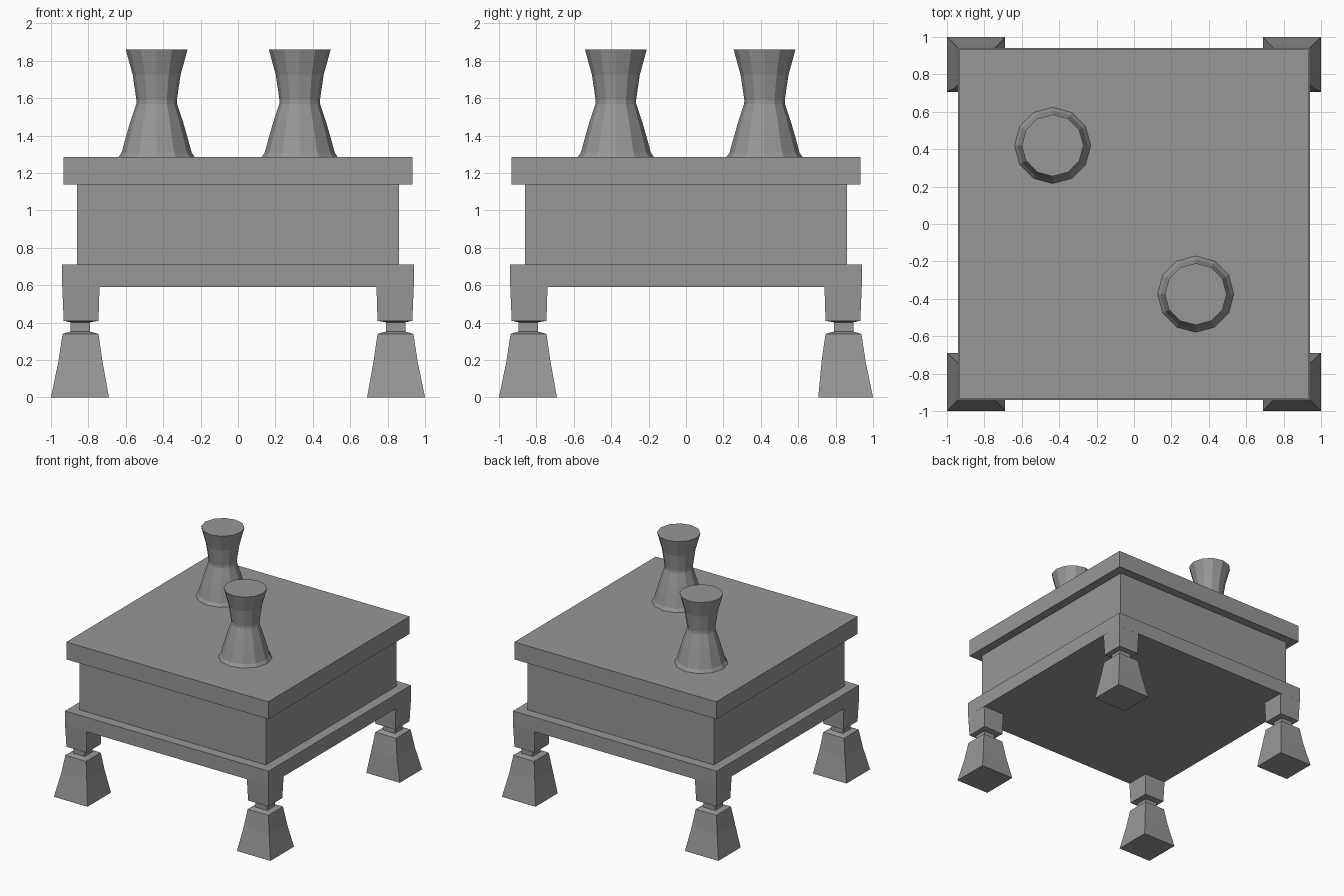
import bpy
import bmesh
from math import cos, sin, tau

cube = bpy.data.objects.get("Cube")
if cube:
    bpy.data.objects.remove(cube, do_unlink=True)

# Single stone grey
GREY = (0.31, 0.31, 0.31, 1)
stone = bpy.data.materials.new("stone grey")
stone.use_nodes = True
stone.diffuse_color = GREY
stone.node_tree.nodes["Principled BSDF"].inputs["Base Color"].default_value = GREY


def loft(name, rings):
    """Skin a stack of matching rings and cap both ends."""
    bm = bmesh.new()
    loops = [[bm.verts.new(p) for p in ring] for ring in rings]
    n = len(loops[0])
    for low, high in zip(loops, loops[1:]):
        for i in range(n):
            j = (i + 1) % n
            bm.faces.new((low[i], low[j], high[j], high[i]))
    bm.faces.new(loops[0][::-1])
    bm.faces.new(loops[-1])
    bmesh.ops.recalc_face_normals(bm, faces=bm.faces)
    mesh = bpy.data.meshes.new(name)
    bm.to_mesh(mesh)
    bm.free()
    mesh.materials.append(stone)
    obj = bpy.data.objects.new(name, mesh)
    bpy.context.collection.objects.link(obj)
    return obj


def rect(x0, x1, y0, y1, z):
    return [(x0, y0, z), (x1, y0, z), (x1, y1, z), (x0, y1, z)]


def slab(name, half, z0, z1):
    return loft(name, [rect(-half, half, -half, half, z) for z in (z0, z1)])


# Table body
slab("base_frame", 0.94, 0.59, 0.71)
slab("box_body", 0.86, 0.71, 1.14)
slab("lid", 0.933, 1.14, 1.285)

# Legs: (height, outer edge, inner edge), from the floor up
LEG = [
    (0.0, 1.0, 0.69),
    (0.195, 0.96, 0.725),
    (0.34, 0.938, 0.746),
    (0.352, 0.895, 0.79),
    (0.402, 0.895, 0.79),
    (0.41, 0.932, 0.746),
    (0.60, 0.94, 0.74),
]
for x_name, sx in (("left", 1), ("right", -1)):
    for y_name, sy in (("front", -1), ("back", 1)):
        rings = [rect(sx * i, sx * o, sy * i, sy * o, z) for z, o, i in LEG]
        # Slight difference in foot depth between the sides
        if sy > 0:
            rings[0] = rect(sx * 0.69, sx, 0.707, 1.0, 0)
        loft(f"{y_name}_{x_name}_leg", rings)

# Flared vases: (height, radius)
VASE = [(1.28, 0.207), (1.31, 0.187), (1.39, 0.165), (1.47, 0.142),
        (1.57, 0.109), (1.59, 0.108), (1.725, 0.128), (1.86, 0.165)]
SIDES = 12
for name, cx, cy in (("back_vase", -0.435, 0.42), ("front_vase", 0.33, -0.375)):
    loft(name, [[(cx + r * cos(tau * k / SIDES), cy + r * sin(tau * k / SIDES), z)
                 for k in range(SIDES)] for z, r in VASE])
